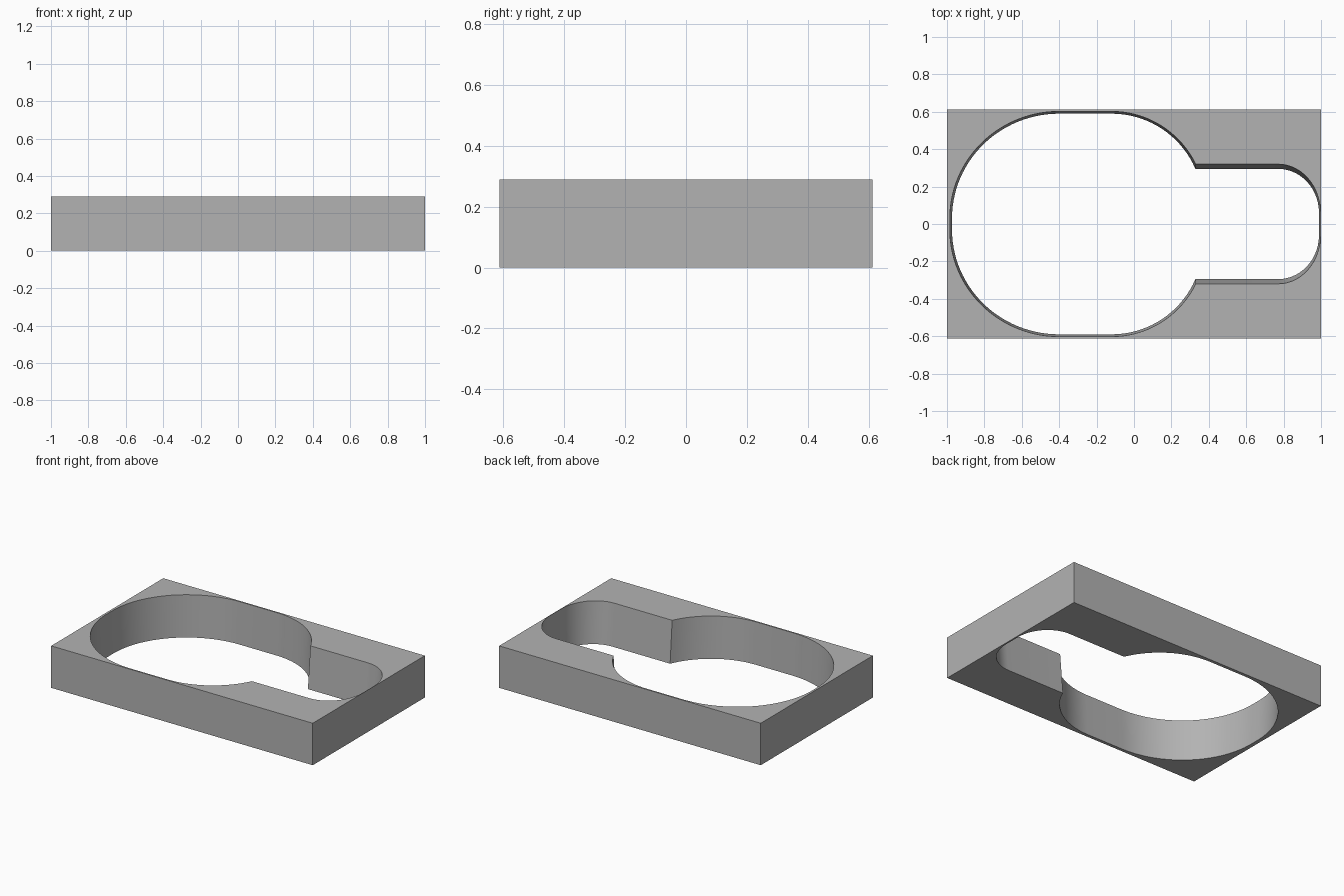
import bpy, bmesh
from math import sin, cos, pi, asin

cube = bpy.data.objects.get("Cube")
if cube:
    bpy.data.objects.remove(cube, do_unlink=True)

HEIGHT, HALF_X, HALF_Y = 0.29, 1.0, 0.612

grey = bpy.data.materials.new("grey")
grey.use_nodes = True
colour = (0.45, 0.45, 0.45, 1)
grey.diffuse_color = colour
grey.node_tree.nodes["Principled BSDF"].inputs["Base Color"].default_value = colour


def arc(cx, cy, rx, ry, start, end, steps):
    return [(cx + rx * cos(start + (end - start) * i / steps),
             cy + ry * sin(start + (end - start) * i / steps))
            for i in range(steps + 1)]


def pocket_outline(body_inset, neck_inset, end_inset):
    """Closed outline: wide rounded body joined to a narrow rounded neck."""
    neck = 0.32 - neck_inset
    radius = 0.5 - body_inset
    # half outline from the neck tip to the body tip, then mirrored in y
    half = arc(0.77, 0.06, 0.227 - end_inset, neck - 0.06, 0, pi / 2, 14)
    half += arc(-0.12, 0.102, radius, radius, asin((neck - 0.102) / radius), pi / 2, 18)
    half += arc(-0.4, 0.03, 0.585 - body_inset, 0.572 - body_inset, pi / 2, pi, 28)
    return half + [(x, -y) for x, y in reversed(half)]


def add_ring(bm, points, z):
    verts = [bm.verts.new((x, y, z)) for x, y in points]
    edges = [bm.edges.new((v, verts[(i + 1) % len(verts)])) for i, v in enumerate(verts)]
    return verts, edges


# Block with a tapered through pocket
bm = bmesh.new()
rectangle = [(HALF_X, -HALF_Y), (HALF_X, HALF_Y), (-HALF_X, HALF_Y), (-HALF_X, -HALF_Y)]
levels = []
for z, insets in ((0, (0.012, 0.025, 0.008)), (HEIGHT, (0, 0, 0))):
    outer, outer_edges = add_ring(bm, rectangle, z)
    inner, inner_edges = add_ring(bm, pocket_outline(*insets), z)
    bmesh.ops.triangle_fill(bm, edges=outer_edges + inner_edges, use_beauty=True)
    levels.append((outer, inner))

# Outside walls and pocket walls
for low, high in zip(*levels):
    for i in range(len(low)):
        j = (i + 1) % len(low)
        bm.faces.new((low[i], low[j], high[j], high[i]))
bmesh.ops.recalc_face_normals(bm, faces=bm.faces)

mesh = bpy.data.meshes.new("pocket_block")
bm.to_mesh(mesh)
bm.free()
mesh.materials.append(grey)
block = bpy.data.objects.new("pocket_block", mesh)
bpy.context.collection.objects.link(block)

bpy.ops.object.select_all(action='DESELECT')
block.select_set(True)
bpy.context.view_layer.objects.active = block
bpy.ops.object.shade_smooth_by_angle(angle=pi / 6)
